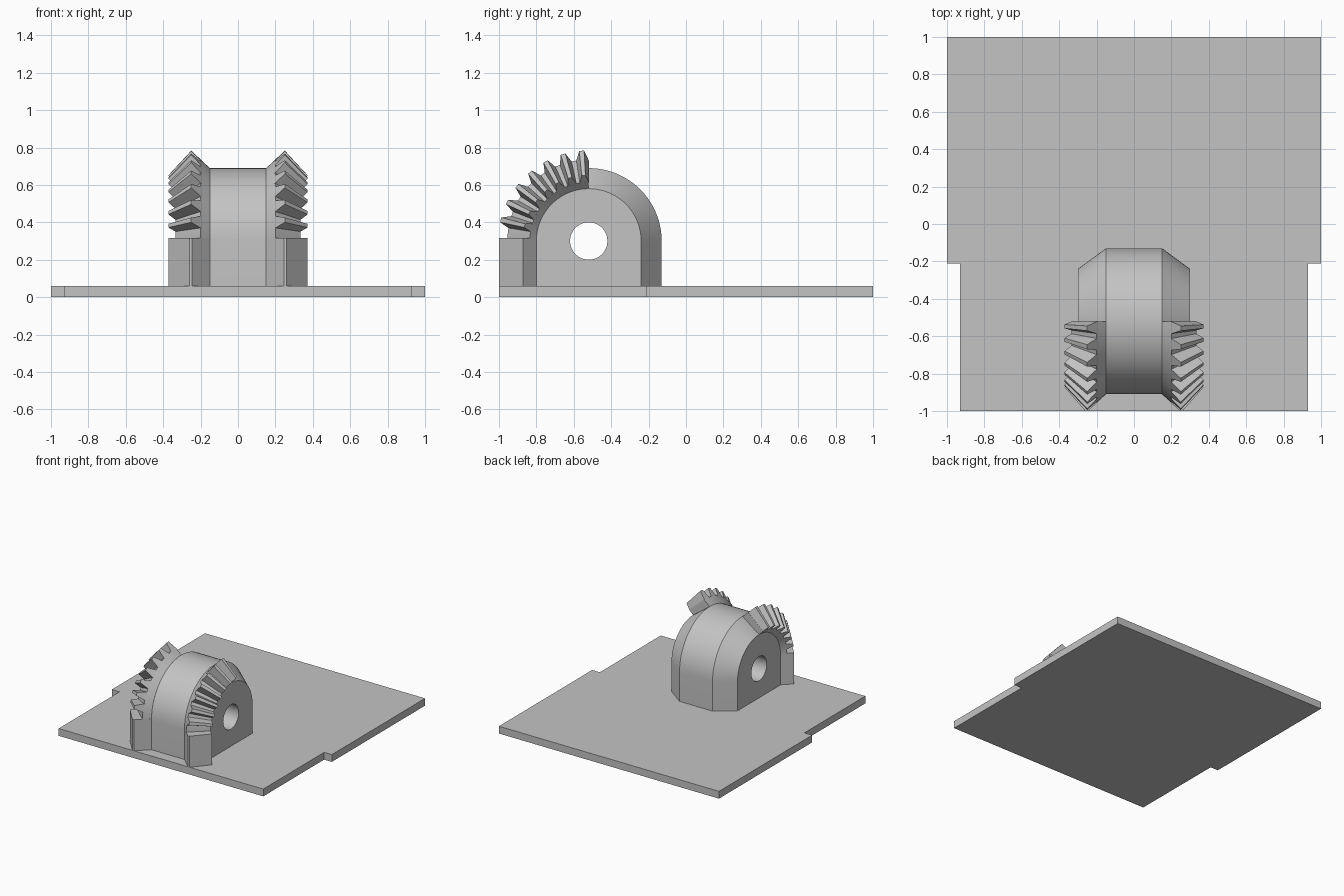
import bpy, bmesh, math

cube = bpy.data.objects.get("Cube")
if cube:
    bpy.data.objects.remove(cube, do_unlink=True)

AXLE_Y, AXLE_Z, FLOOR = -0.52, 0.30, 0.06
PITCH, FIRST, TEETH = 12, 4.5, 7

grey = bpy.data.materials.new("plain grey")
grey.use_nodes = True
grey.diffuse_color = (0.55, 0.55, 0.55, 1)
grey.node_tree.nodes["Principled BSDF"].inputs["Base Color"].default_value = grey.diffuse_color


def loft(bm, rings):
    """Join closed rings of equal length and cap both ends."""
    rows = [[bm.verts.new(p) for p in ring] for ring in rings]
    for a, b in zip(rows, rows[1:]):
        for i in range(len(a)):
            j = (i + 1) % len(a)
            bm.faces.new((a[i], a[j], b[j], b[i]))
    bm.faces.new(rows[0])
    bm.faces.new(rows[-1])


def finish(name, bm):
    bmesh.ops.recalc_face_normals(bm, faces=bm.faces)
    mesh = bpy.data.meshes.new(name)
    bm.to_mesh(mesh)
    bm.free()
    mesh.materials.append(grey)
    obj = bpy.data.objects.new(name, mesh)
    bpy.context.collection.objects.link(obj)
    return obj


def smooth(obj):
    bpy.ops.object.select_all(action="DESELECT")
    obj.select_set(True)
    bpy.context.view_layer.objects.active = obj
    bpy.ops.object.shade_smooth_by_angle(angle=math.radians(25))


def polar(x, r, angle, across=0):
    """Point at radius r, angle from straight up towards the front, shifted across."""
    s, c = math.sin(angle), math.cos(angle)
    return (x, AXLE_Y - r * s - across * c, AXLE_Z + r * c - across * s)


# Base plate with a narrower front half
half = [(0.93, -1), (0.93, -0.21), (1, -0.21), (1, 1)]
outline = half + [(-x, y) for x, y in reversed(half)]
bm = bmesh.new()
loft(bm, [[(x, y, z) for x, y in outline] for z in (0, FLOOR)])
finish("base_plate", bm)


# Arched hub with tapered ends and an axle hole
def arch(x, r):
    ring = [polar(x, r, math.radians(a)) for a in range(-90, 91, 5)]
    return ring + [(x, AXLE_Y - r, FLOOR - 0.01), (x, AXLE_Y + r, FLOOR - 0.01)]


bm = bmesh.new()
loft(bm, [arch(x, r) for x, r in ((-0.30, 0.28), (-0.15, 0.39), (0.15, 0.39), (0.30, 0.28))])
hub = finish("hub", bm)

bm = bmesh.new()
loft(bm, [[polar(x, 0.1, math.radians(a)) for a in range(0, 360, 10)] for x in (-0.5, 0.5)])
cutter = finish("axle_hole_cutter", bm)
cutter.hide_render = True
cut = hub.modifiers.new("axle_hole", "BOOLEAN")
cut.operation = "DIFFERENCE"
cut.solver = "EXACT"
cut.object = cutter
bpy.context.view_layer.objects.active = hub
bpy.ops.object.modifier_apply(modifier=cut.name)
bpy.data.objects.remove(cutter, do_unlink=True)
smooth(hub)

# Quarter bevel gear on each end of the hub
rim_profile = [(0.15, 0.38), (0.15, 0.39), (0.20, 0.435), (0.335, 0.315), (0.30, 0.28), (0.28, 0.28)]
block_profile = [(0.15, 0.38), (0.15, 0.39), (0.245, 0.48), (0.26, 0.48), (0.372, 0.352),
                 (0.30, 0.28), (0.28, 0.28)]
# Each tooth end: root x, root radius, tip x, tip radius, root half width, tip half width
tooth_ends = [(0.195, 0.43, 0.25, 0.484, 0.034, 0.013), (0.331, 0.311, 0.372, 0.352, 0.025, 0.010)]

for side, sign in (("left", 1), ("right", -1)):
    bm = bmesh.new()
    loft(bm, [[polar(sign * x, r, math.radians(a)) for x, r in rim_profile] for a in range(0, 91, 3)])
    smooth(finish(side + "_gear_rim", bm))

    bm = bmesh.new()
    for k in range(TEETH):
        a = math.radians(FIRST + PITCH * k)
        loft(bm, [[polar(sign * rx, rr, a, -rw), polar(sign * tx, tr, a, -tw),
                   polar(sign * tx, tr, a, tw), polar(sign * rx, rr, a, rw)]
                  for rx, rr, tx, tr, rw, tw in tooth_ends])
    finish(side + "_gear_teeth", bm)

    # Solid stop block below the last tooth
    bm = bmesh.new()
    loft(bm, [[(sign * x, AXLE_Y - r, z) for x, r in block_profile] for z in (FLOOR - 0.01, 0.315)])
    finish(side + "_gear_block", bm)
